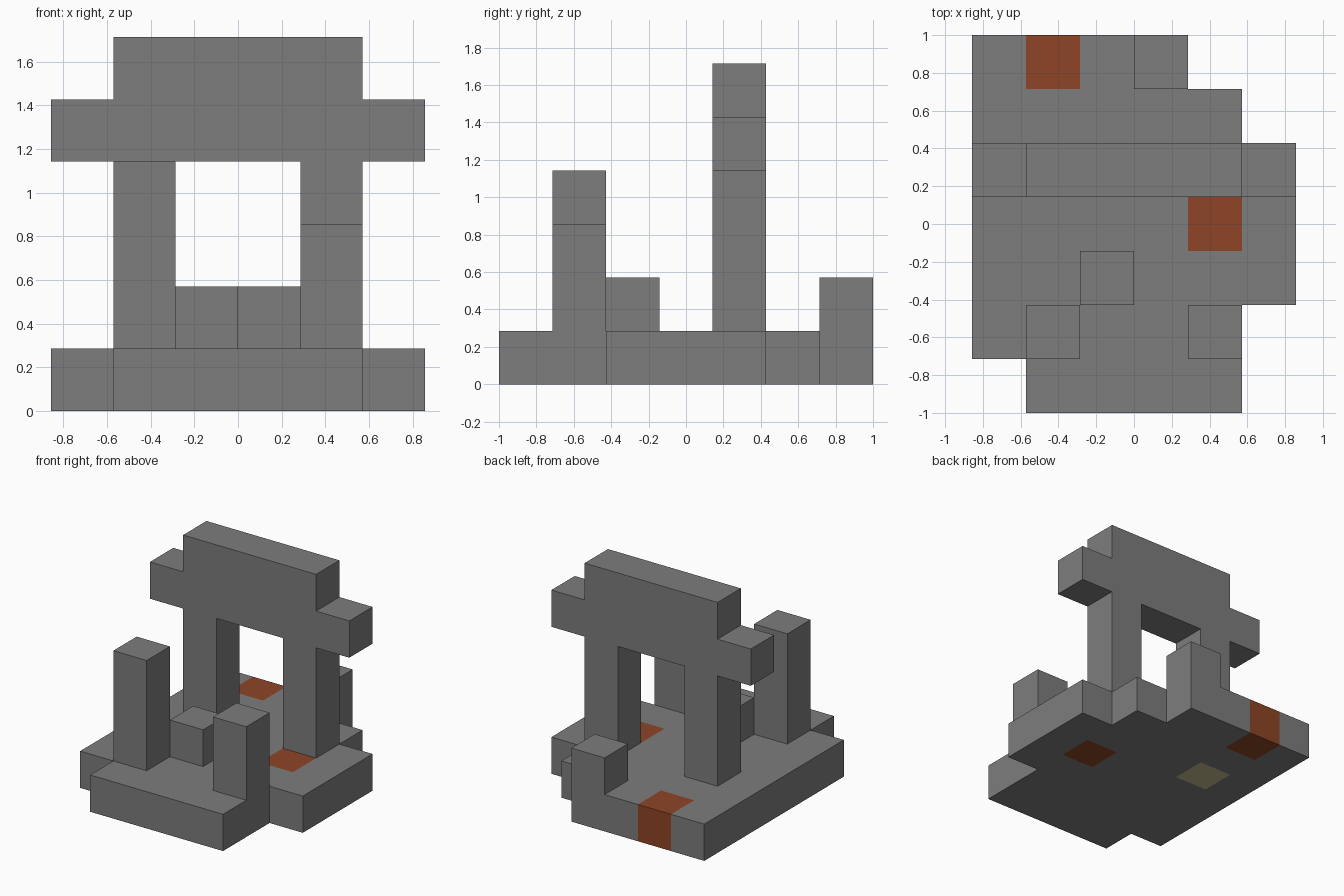
import bpy
import bmesh

if "Cube" in bpy.data.objects:
    bpy.data.objects.remove(bpy.data.objects["Cube"], do_unlink=True)

U = 2 / 7            # side of one block
OX, OY = -3, -3.5    # grid corner, in blocks


def material(name, rgb):
    m = bpy.data.materials.new(name)
    m.use_nodes = True
    colour = (*rgb, 1)
    m.diffuse_color = colour
    bsdf = next(n for n in m.node_tree.nodes if n.type == 'BSDF_PRINCIPLED')
    bsdf.inputs["Base Color"].default_value = colour
    return m


stone = material("stone grey", (0.21, 0.205, 0.208))
rust = material("rust orange", (0.27, 0.06, 0.019))
sand = material("pale sand", (0.55, 0.49, 0.27))


def point(i, j, k):
    return ((OX + i) * U, (OY + j) * U, k * U)


def finish(name, bm, mats):
    bmesh.ops.recalc_face_normals(bm, faces=bm.faces)
    mesh = bpy.data.meshes.new(name)
    bm.to_mesh(mesh)
    bm.free()
    for m in mats:
        mesh.materials.append(m)
    obj = bpy.data.objects.new(name, mesh)
    bpy.context.collection.objects.link(obj)
    return obj


def extrude(bm, faces, vec):
    new = bmesh.ops.extrude_face_region(bm, geom=faces, use_keep_orig=True)["geom"]
    bmesh.ops.translate(bm, vec=vec,
                        verts=[g for g in new if isinstance(g, bmesh.types.BMVert)])


# Stepped base: first and last block of each row, front to back
rows = [(1, 4), (0, 4), (0, 5), (0, 5), (0, 5), (0, 4), (0, 3)]
special = {(1, 6): 1, (4, 3): 1, (1, 4): 2}
bm = bmesh.new()
for j, (first, last) in enumerate(rows):
    for i in range(first, last + 1):
        bm.faces.new([bm.verts.new(point(i + a, j + b, 0))
                      for a, b in ((0, 0), (1, 0), (1, 1), (0, 1))])
bmesh.ops.remove_doubles(bm, verts=bm.verts, dist=0.001)
extrude(bm, bm.faces[:], (0, 0, U))
bmesh.ops.recalc_face_normals(bm, faces=bm.faces)

# Coloured blocks: find the block just behind each face
for f in bm.faces:
    c = f.calc_center_median() - f.normal * U * 0.3
    cell = (int(c.x / U - OX), int(c.y / U - OY))
    f.material_index = special.get(cell, 0)
bmesh.ops.dissolve_limit(bm, angle_limit=0.01, verts=bm.verts, edges=bm.edges,
                         delimit={'MATERIAL'})
finish("base", bm, [stone, rust, sand])


# Square pillars standing on the base
def pillar(name, i, j, top):
    bm = bmesh.new()
    face = bm.faces.new([bm.verts.new(point(i + a, j + b, 1))
                         for a, b in ((0, 0), (1, 0), (1, 1), (0, 1))])
    extrude(bm, [face], (0, 0, (top - 1) * U))
    finish(name, bm, [stone])


pillar("front_right_pillar", 1, 1, 4)
pillar("front_left_pillar", 4, 1, 3)
pillar("low_stump", 2, 2, 2)
pillar("back_stump", 3, 6, 2)

# Gate: mirrored outline extruded one block deep
half = [(2, 1), (2, 4), (0, 4), (0, 5), (1, 5), (1, 6)]
right = half[0:1] + [(1, 1), (1, 4)] + half[2:]
outline = right + [(6 - x, z) for x, z in reversed(right)]
outline += [(4, 4), (2, 4)]
bm = bmesh.new()
face = bm.faces.new([bm.verts.new(point(x, 4, z)) for x, z in outline])
extrude(bm, [face], (0, U, 0))
finish("gate", bm, [stone])
